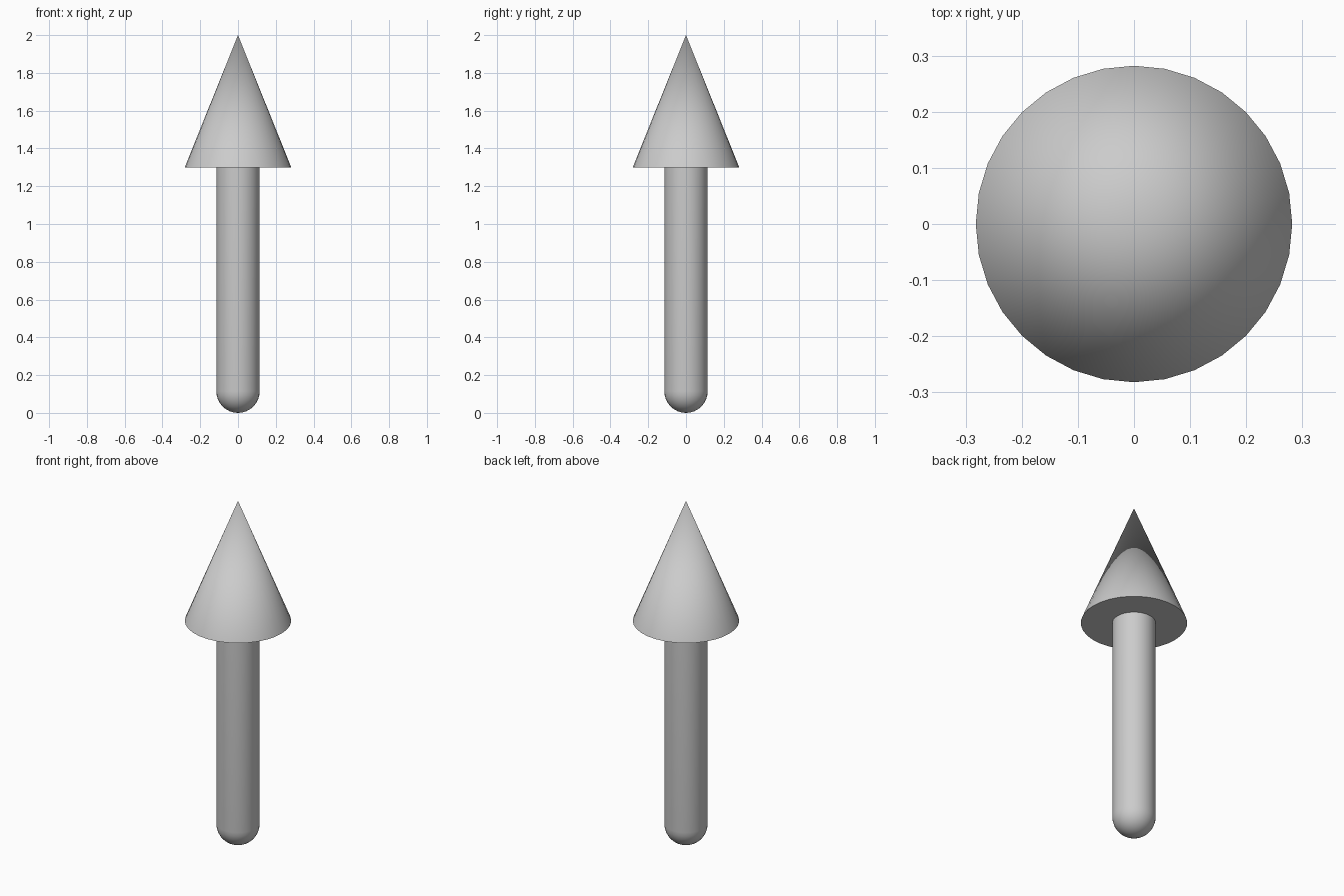
import bpy, bmesh
from math import cos, sin, pi

cube = bpy.data.objects.get("Cube")
if cube:
    bpy.data.objects.remove(cube, do_unlink=True)

SIDES = 32
HEAD_RADIUS, HEAD_BASE, TOP = 0.282, 1.3, 2.0
SHAFT_RADIUS = 0.115

# One plain grey for the whole arrow
grey = bpy.data.materials.new("light_grey")
grey.use_nodes = True
grey.diffuse_color = (0.6, 0.6, 0.6, 1)
grey.node_tree.nodes["Principled BSDF"].inputs["Base Color"].default_value = (0.6, 0.6, 0.6, 1)


def lathe(name, profile):
    """Spin a (radius, height) profile about z, with vertices on the axes."""
    bm = bmesh.new()
    verts = [bm.verts.new((r, 0, z)) for r, z in profile]
    edges = [bm.edges.new(pair) for pair in zip(verts, verts[1:])]
    bmesh.ops.spin(bm, geom=verts + edges, cent=(0, 0, 0), axis=(0, 0, 1),
                   angle=2 * pi, steps=SIDES, use_merge=True)
    bmesh.ops.remove_doubles(bm, verts=bm.verts, dist=0.0001)
    bmesh.ops.recalc_face_normals(bm, faces=bm.faces)
    mesh = bpy.data.meshes.new(name)
    bm.to_mesh(mesh)
    bm.free()
    mesh.materials.append(grey)
    obj = bpy.data.objects.new(name, mesh)
    bpy.context.collection.objects.link(obj)
    bpy.ops.object.select_all(action='DESELECT')
    obj.select_set(True)
    bpy.context.view_layer.objects.active = obj
    bpy.ops.object.shade_smooth_by_angle(angle=pi / 6)
    return obj


# Pointed head with a flat underside
lathe("arrow_head", [(0, HEAD_BASE), (HEAD_RADIUS, HEAD_BASE), (0, TOP)])

# Straight shaft with a rounded lower end, meeting the head's underside
STEPS = 8
dome = [(SHAFT_RADIUS * sin(a), SHAFT_RADIUS * (1 - cos(a)))
        for a in (i * pi / 2 / STEPS for i in range(STEPS + 1))]
lathe("arrow_shaft", dome + [(SHAFT_RADIUS, HEAD_BASE)])
